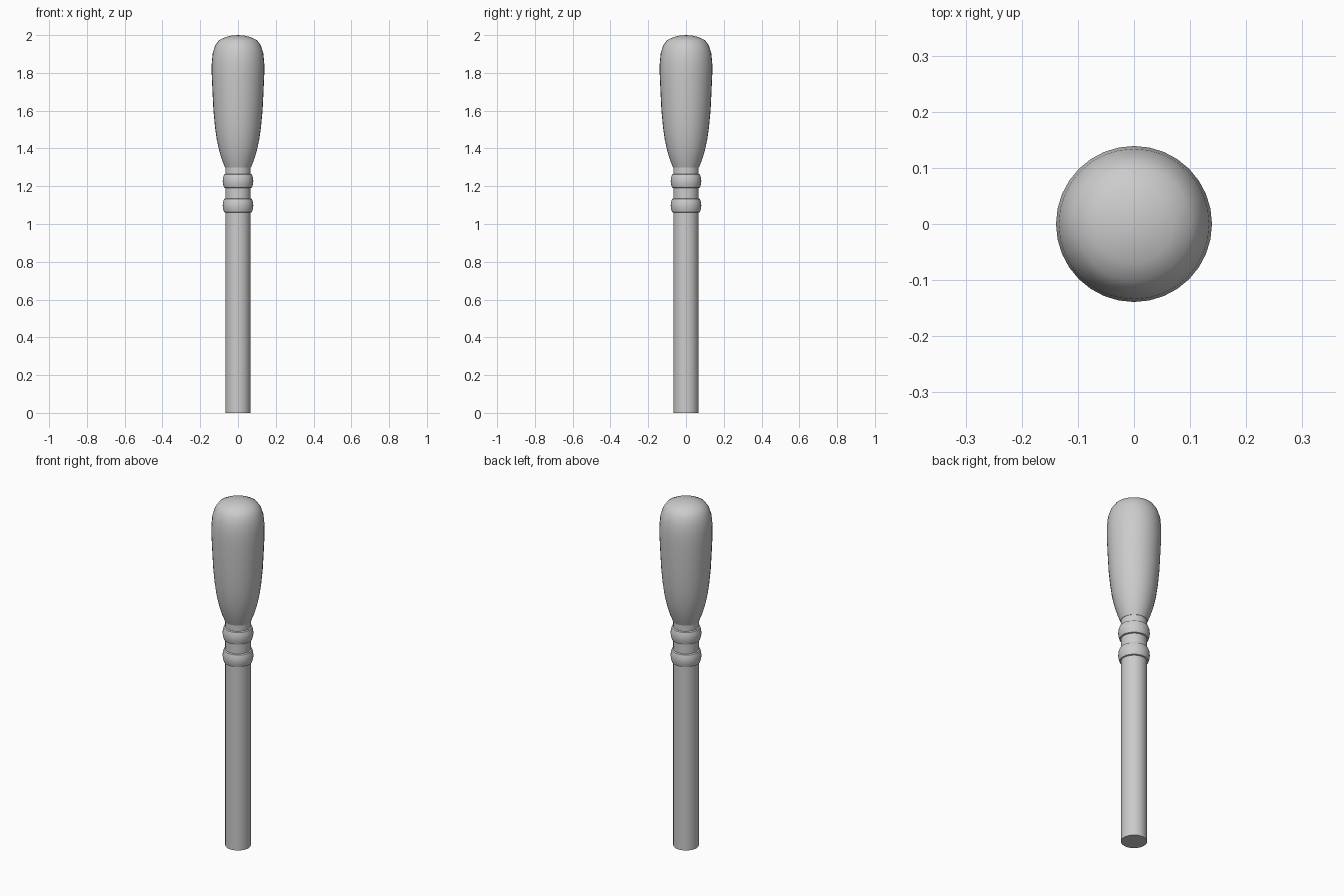
import bpy, bmesh, math

if "Cube" in bpy.data.objects:
    bpy.data.objects.remove(bpy.data.objects["Cube"])

SIDES = 32


def lathe(name, profile, angle=40):
    """Revolve (radius, height) points about z; radius 0 closes to a pole."""
    bm = bmesh.new()
    rings = []
    for r, z in profile:
        if r == 0:
            rings.append([bm.verts.new((0, 0, z))])
        else:
            rings.append([bm.verts.new((r * math.cos(2 * math.pi * i / SIDES),
                                        r * math.sin(2 * math.pi * i / SIDES), z))
                          for i in range(SIDES)])
    for a, b in zip(rings, rings[1:]):
        for i in range(SIDES):
            j = (i + 1) % SIDES
            if len(a) == 1:
                bm.faces.new((a[0], b[j], b[i]))
            elif len(b) == 1:
                bm.faces.new((a[i], a[j], b[0]))
            else:
                bm.faces.new((a[i], a[j], b[j], b[i]))
    # flat caps on open ends
    if len(rings[0]) > 1:
        bm.faces.new(rings[0][::-1])
    if len(rings[-1]) > 1:
        bm.faces.new(rings[-1])
    bmesh.ops.recalc_face_normals(bm, faces=bm.faces)
    mesh = bpy.data.meshes.new(name)
    bm.to_mesh(mesh)
    bm.free()
    obj = bpy.data.objects.new(name, mesh)
    bpy.context.collection.objects.link(obj)
    bpy.ops.object.select_all(action='DESELECT')
    obj.select_set(True)
    bpy.context.view_layer.objects.active = obj
    bpy.ops.object.shade_smooth_by_angle(angle=math.radians(angle))
    return obj


# long straight shaft, running up through the collars to the handle
lathe("shaft", [(0.067, 0), (0.067, 1.30)])

# two rounded collar rings
for name, z in (("lower_collar", 1.06), ("upper_collar", 1.19)):
    lathe(name, [(0.066, z), (0.074, z + 0.003), (0.079, z + 0.02), (0.081, z + 0.038),
                 (0.079, z + 0.056), (0.074, z + 0.072), (0.066, z + 0.076)])

# swollen handle with domed top
lathe("handle", [(0.069, 1.30), (0.085, 1.34), (0.100, 1.39), (0.113, 1.45),
                 (0.122, 1.515), (0.130, 1.60), (0.135, 1.70), (0.139, 1.79),
                 (0.139, 1.85), (0.134, 1.905), (0.121, 1.945), (0.102, 1.972),
                 (0.070, 1.988), (0.035, 1.997), (0, 2.0)])
